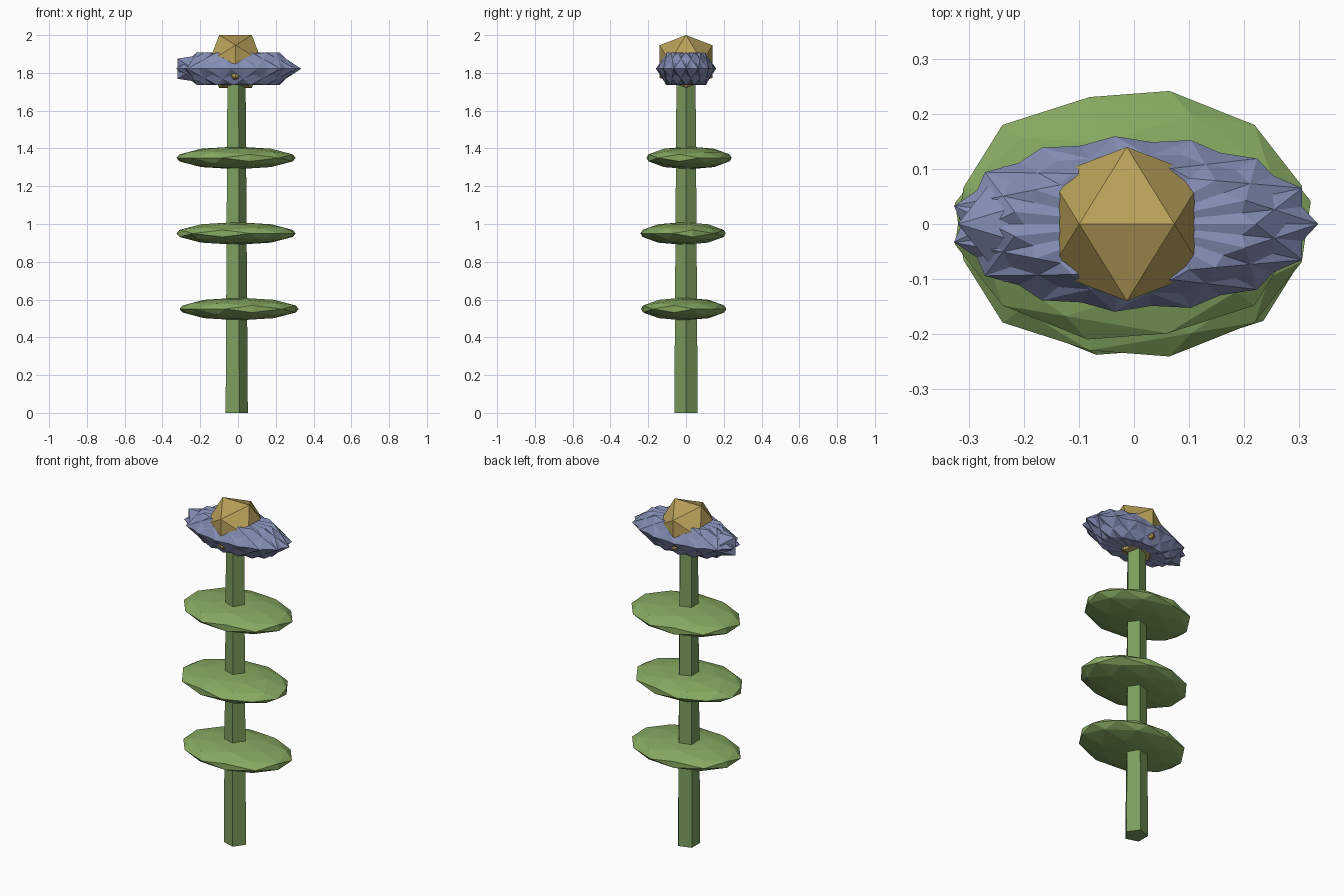
import bpy, bmesh, math
from mathutils import Vector, Matrix

if "Cube" in bpy.data.objects:
    bpy.data.objects.remove(bpy.data.objects["Cube"])


def material(name, rgb):
    m = bpy.data.materials.new(name)
    m.diffuse_color = (*rgb, 1)
    m.use_nodes = True
    m.node_tree.nodes["Principled BSDF"].inputs["Base Color"].default_value = m.diffuse_color
    return m


GREEN = material("stem_green", (0.20, 0.34, 0.11))
LEAF = material("leaf_green", (0.24, 0.40, 0.12))
BLUE = material("petal_blue", (0.23, 0.27, 0.46))
GOLD = material("centre_gold", (0.48, 0.35, 0.10))


def ico_points(detail):
    """Unit icosahedron with a level edge on top; detail 1 adds edge midpoints."""
    phi = (1 + math.sqrt(5)) / 2
    pts = []
    for a in (-1, 1):
        for b in (-phi, phi):
            pts += [Vector((a, 0, b)), Vector((b, a, 0)), Vector((0, b, a))]
    pts = [p.normalized() for p in pts]
    if detail:
        pts += [(p + q).normalized() for i, p in enumerate(pts)
                for q in pts[i + 1:] if (p - q).length < 1.2]
    return pts


def add_object(name, bm, mat):
    bmesh.ops.recalc_face_normals(bm, faces=bm.faces[:])
    me = bpy.data.meshes.new(name)
    bm.to_mesh(me)
    bm.free()
    me.materials.append(mat)
    ob = bpy.data.objects.new(name, me)
    bpy.context.collection.objects.link(ob)
    return ob


def blob(name, centre, scale, mat, detail=0, turn=0, shift=0):
    """Faceted ball, pushed out and turned about z, then squashed."""
    m = (Matrix.Translation(centre) @ Matrix.Diagonal((*scale, 1))
         @ Matrix.Rotation(math.radians(turn), 4, 'Z')
         @ Matrix.Translation((shift, 0, 0)))
    bm = bmesh.new()
    for p in ico_points(detail):
        bm.verts.new(m @ p)
    bmesh.ops.convex_hull(bm, input=bm.verts[:])
    return add_object(name, bm, mat)


# Five-sided tapering stem
bm = bmesh.new()
rings = []
for z, r in ((0, 0.065), (1.8, 0.053)):
    rings.append([bm.verts.new((-0.013 + r * math.cos(math.tau * i / 5),
                                r * math.sin(math.tau * i / 5), z)) for i in range(5)])
for i in range(5):
    j = (i + 1) % 5
    bm.faces.new((rings[0][i], rings[0][j], rings[1][j], rings[1][i]))
bm.faces.new(rings[0])
bm.faces.new(rings[1])
add_object("stem", bm, GREEN)

# Three flat leaves
for i, (x, y, z, turn) in enumerate(((0.006, -0.012, 0.55, 45),
                                     (-0.010, -0.015, 0.95, -45),
                                     (-0.010, 0.016, 1.35, 45))):
    blob(f"leaf_{i + 1}", (x, y, z), (0.324, 0.232, 0.06), LEAF, 1, turn)

# Ring of spiky overlapping petals
SQUASH = (0.259, 0.124, 0.1017)
for i in range(15):
    blob(f"petal_{i + 1}", (0, 0, 1.822), SQUASH, BLUE, turn=24 * i, shift=0.33)
blob("petal_end", (-0.10, 0, 1.822), SQUASH, BLUE, turn=90)

# Flower centre
blob("flower_centre", (-0.013, 0, 1.86), (0.1645,) * 3, GOLD)
